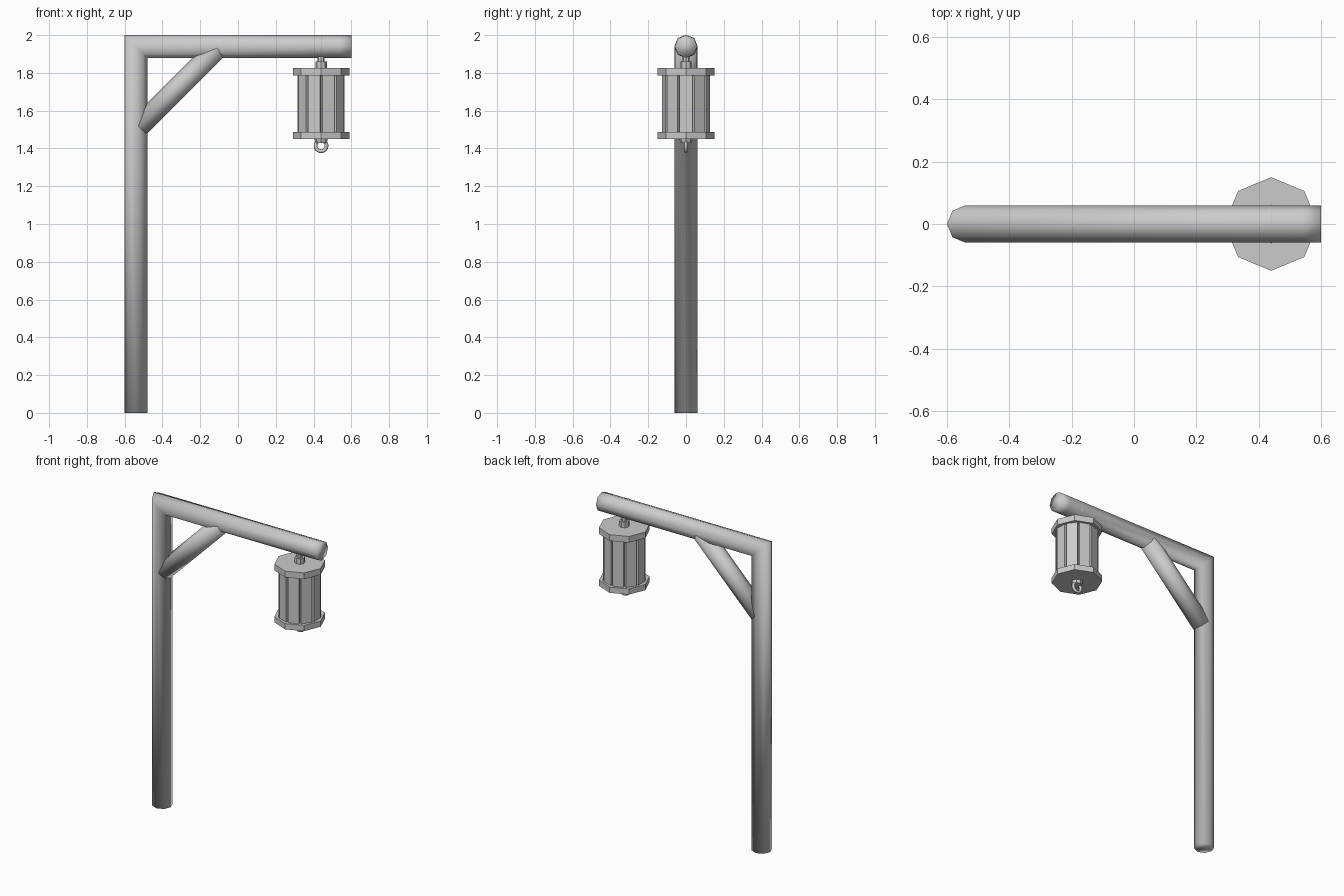
import bpy, bmesh, math
from mathutils import Vector, Matrix

cube = bpy.data.objects.get("Cube")
if cube:
    bpy.data.objects.remove(cube, do_unlink=True)

grey = bpy.data.materials.new("plain_grey")
grey.use_nodes = True
GREY = (0.6, 0.6, 0.6, 1)
grey.diffuse_color = GREY
grey.node_tree.nodes["Principled BSDF"].inputs["Base Color"].default_value = GREY

LAMP_X = 0.44
POLE_R = 0.06


def finish(name, bm, smooth=False):
    bmesh.ops.recalc_face_normals(bm, faces=bm.faces)
    mesh = bpy.data.meshes.new(name)
    bm.to_mesh(mesh)
    bm.free()
    mesh.materials.append(grey)
    for p in mesh.polygons:
        p.use_smooth = smooth
    obj = bpy.data.objects.new(name, mesh)
    bpy.context.collection.objects.link(obj)
    return obj


def tube(name, path, radius):
    """Octagonal tube swept along a path in the XZ plane, mitred at bends."""
    pts = [Vector((x, 0, z)) for x, z in path]
    bm = bmesh.new()
    rings = []
    for i, p in enumerate(pts):
        d_in = (p - pts[i - 1]).normalized() if i else (pts[1] - p).normalized()
        d_out = (pts[i + 1] - p).normalized() if i < len(pts) - 1 else d_in
        tangent = (d_in + d_out).normalized()
        side = Vector((-tangent.z, 0, tangent.x)) / tangent.dot(d_in)
        rings.append([bm.verts.new(p + radius * (side * math.cos(k * math.pi / 4)
                      + Vector((0, math.sin(k * math.pi / 4), 0)))) for k in range(8)])
    for a, b in zip(rings, rings[1:]):
        for k in range(8):
            n = (k + 1) % 8
            bm.faces.new((a[k], a[n], b[n], b[k]))
    bm.faces.new(rings[0])
    bm.faces.new(rings[-1])
    return finish(name, bm, True)


def prism(name, sides, r_low, r_high, z0, z1, turn=0.0):
    bm = bmesh.new()
    place = Matrix.Translation((LAMP_X, 0, (z0 + z1) / 2)) @ Matrix.Rotation(turn, 4, 'Z')
    bmesh.ops.create_cone(bm, cap_ends=True, segments=sides, radius1=r_low,
                          radius2=r_high, depth=z1 - z0, matrix=place)
    return finish(name, bm)


def ring(name, centre_z, major, minor, axis, segments, sides):
    """Torus around the lamp axis point, lying across the given axis."""
    bm = bmesh.new()
    turn = Matrix.Rotation(math.pi / 2, 4, axis)
    place = Matrix.Translation((LAMP_X, 0, centre_z)) @ turn
    loops = []
    for i in range(segments):
        a = 2 * math.pi * i / segments
        loop = []
        for j in range(sides):
            b = 2 * math.pi * j / sides
            r = major + minor * math.cos(b)
            loop.append(bm.verts.new(place @ Vector((r * math.cos(a), r * math.sin(a),
                                                     minor * math.sin(b)))))
        loops.append(loop)
    for i in range(segments):
        a, b = loops[i], loops[(i + 1) % segments]
        for j in range(sides):
            n = (j + 1) % sides
            bm.faces.new((a[j], b[j], b[n], a[n]))
    return finish(name, bm, True)


# Post and arm in one mitred piece, with a diagonal brace
tube("post_and_arm", [(-0.54, 0), (-0.54, 1.94), (0.54, 1.94), (0.6, 1.94)], POLE_R)
tube("brace", [(-0.525, 1.515), (-0.11, 1.93)], 0.057)

# Hanging fittings
ring("arm_ring", 1.94, 0.052, 0.01, 'Y', 8, 6)
prism("hanger_neck", 8, 0.018, 0.018, 1.85, 1.90)
prism("hanger_collar", 8, 0.03, 0.03, 1.82, 1.86)

# Lantern end plates and core
prism("lantern_top_plate", 8, 0.15, 0.15, 1.785, 1.825)
prism("lantern_bottom_plate", 8, 0.15, 0.15, 1.45, 1.487)
SIDES = 10
prism("lantern_core", SIDES, 0.115, 0.115, 1.48, 1.79, math.pi / SIDES)

# Raised panels around the core
bm = bmesh.new()
for i in range(SIDES):
    place = (Matrix.Translation((LAMP_X, 0, 1.636))
             @ Matrix.Rotation(2 * math.pi * i / SIDES, 4, 'Z')
             @ Matrix.Translation((0.112, 0, 0))
             @ Matrix.Diagonal((0.024, 0.067, 0.306, 1)))
    bmesh.ops.create_cube(bm, size=1, matrix=place)
finish("lantern_panels", bm)

# Pull ring below the lantern
prism("pull_ring_collar", 8, 0.03, 0.036, 1.43, 1.452)
ring("pull_ring", 1.414, 0.029, 0.01, 'X', 16, 6)
